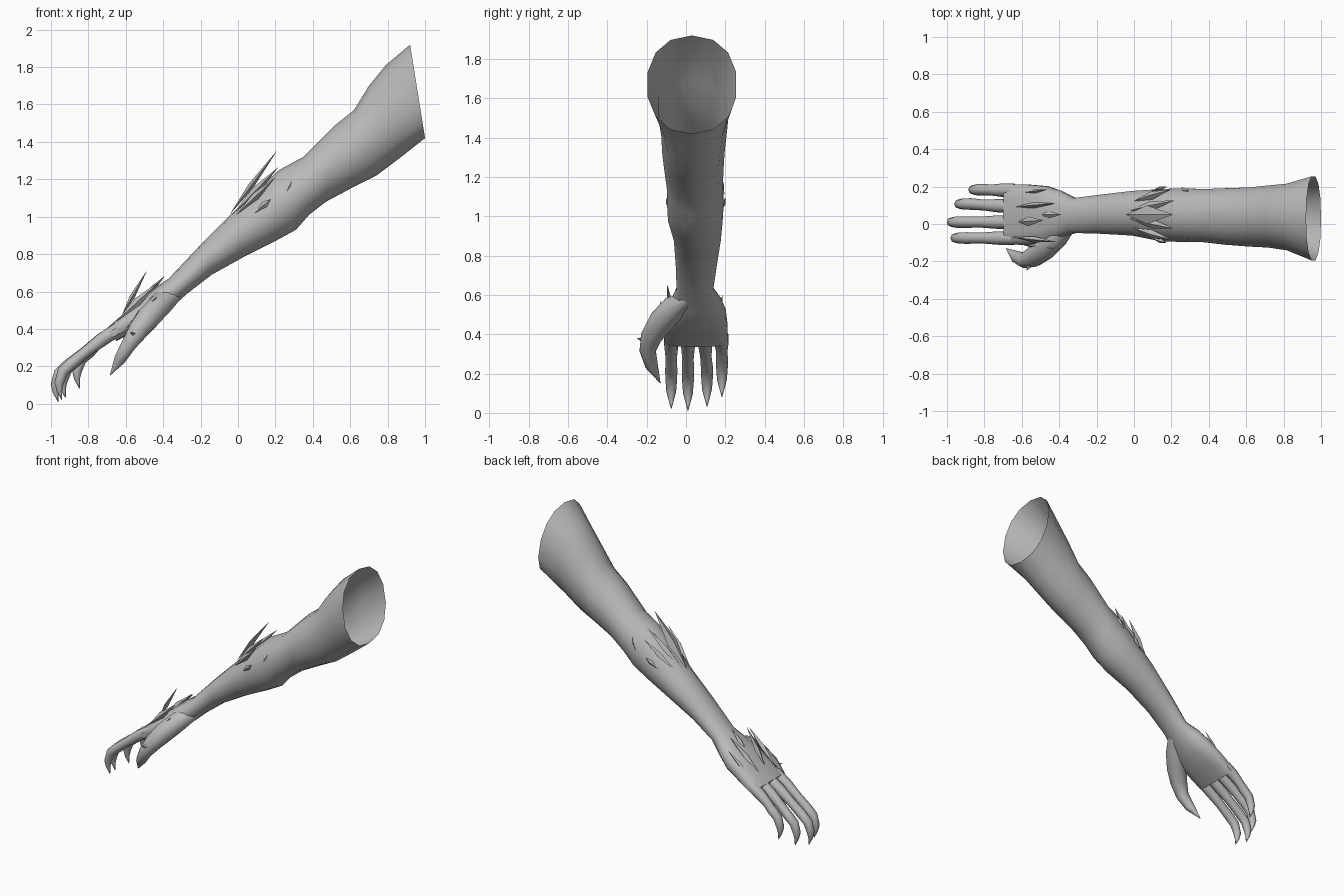
import bpy, bmesh, math
from mathutils import Vector

if "Cube" in bpy.data.objects:
    bpy.data.objects.remove(bpy.data.objects["Cube"])

skin = bpy.data.materials.new("grey skin")
skin.diffuse_color = (0.5, 0.5, 0.5, 1)
skin.use_nodes = True
skin.node_tree.nodes["Principled BSDF"].inputs["Base Color"].default_value = skin.diffuse_color


def finish(name, bm, angle=35, recalc=True):
    if recalc:
        bmesh.ops.recalc_face_normals(bm, faces=bm.faces)
    me = bpy.data.meshes.new(name)
    bm.to_mesh(me)
    bm.free()
    me.materials.append(skin)
    ob = bpy.data.objects.new(name, me)
    bpy.context.collection.objects.link(ob)
    bpy.ops.object.select_all(action='DESELECT')
    ob.select_set(True)
    bpy.context.view_layer.objects.active = ob
    bpy.ops.object.shade_smooth_by_angle(angle=math.radians(angle))
    return ob


def loft(name, rings, cap_end=True, angle=60):
    """Skin a list of equal-length point rings."""
    bm = bmesh.new()
    vs = [[bm.verts.new(p) for p in r] for r in rings]
    n = len(vs[0])
    for a, b in zip(vs, vs[1:]):
        for i in range(n):
            j = (i + 1) % n
            bm.faces.new((a[i], a[j], b[j], b[i]))
    if cap_end:
        bm.faces.new(vs[-1])
    return finish(name, bm, angle)


def section(xt, zt, xb, zb, y0, y1, power, n=14):
    """Oval ring between a top and a bottom point, spanning y0..y1."""
    c = Vector(((xt + xb) / 2, (y0 + y1) / 2, (zt + zb) / 2))
    up = Vector(((xt - xb) / 2, 0, (zt - zb) / 2))
    pts = []
    for i in range(n):
        a = 2 * math.pi * i / n
        s, k = math.sin(a), math.cos(a)
        s = math.copysign(abs(s) ** power, s)
        k = math.copysign(abs(k) ** power, k)
        pts.append(c + up * k + Vector((0, s * (y1 - y0) / 2, 0)))
    return pts


def tube(name, path, side, n=8, flat=1.0):
    """Tapering digit through (x, y, z, radius) points, ending in a point."""
    pts = [Vector(p[:3]) for p in path]
    rings = []
    for i, p in enumerate(pts):
        d = (pts[min(i + 1, len(pts) - 1)] - pts[max(i - 1, 0)]).normalized()
        w = (side - d * side.dot(d)).normalized()
        u = d.cross(w)
        r = path[i][3]
        rings.append([p + w * r * math.cos(t) + u * r * flat * math.sin(t)
                      for t in (2 * math.pi * k / n for k in range(n))])
    return loft(name, rings)


def blade(name, base, tip, width, thick=0.02, mid=0.4, side=(0, 1, 0)):
    """Diamond-section thorn."""
    base, tip, side = Vector(base), Vector(tip), Vector(side)
    d = (tip - base).normalized()
    w = (side - d * side.dot(d)).normalized()
    u = d.cross(w)
    c = base.lerp(tip, mid)
    bm = bmesh.new()
    b, t = bm.verts.new(base), bm.verts.new(tip)
    m = [bm.verts.new(c + o) for o in (w * width, u * thick, -w * width, -u * thick)]
    for i in range(4):
        bm.faces.new((b, m[i], m[(i + 1) % 4]))
        bm.faces.new((t, m[(i + 1) % 4], m[i]))
    return finish(name, bm, 20)


# Arm and palm: top x z, bottom x z, y range, roundness
arm = [
    (0.92, 1.92, 1.00, 1.42, -0.20, 0.26, 0.9),
    (0.79, 1.81, 0.86, 1.31, -0.145, 0.22, 0.95),
    (0.70, 1.70, 0.74, 1.22, -0.13, 0.21, 1),
    (0.62, 1.57, 0.62, 1.16, -0.125, 0.20, 1),
    (0.52, 1.49, 0.47, 1.08, -0.115, 0.195, 1),
    (0.35, 1.32, 0.38, 1.01, -0.10, 0.19, 1),
    (0.22, 1.25, 0.31, 0.93, -0.10, 0.195, 1),
    (0.10, 1.14, 0.20, 0.87, -0.095, 0.19, 1),
    (-0.04, 1.01, 0.04, 0.79, -0.065, 0.18, 1),
    (-0.20, 0.85, -0.14, 0.69, -0.055, 0.16, 1),
    (-0.37, 0.67, -0.27, 0.59, -0.05, 0.14, 0.95),
    (-0.43, 0.63, -0.36, 0.51, -0.075, 0.18, 0.9),
    (-0.51, 0.57, -0.43, 0.45, -0.105, 0.205, 0.8),
    (-0.62, 0.475, -0.55, 0.39, -0.115, 0.215, 0.7),
    (-0.70, 0.405, -0.65, 0.335, -0.11, 0.213, 0.65),
]
loft("arm_and_palm", [section(*r) for r in arm], angle=50)

# Fingers: y at root, y at tip, shift along the finger
Y = Vector((0, 1, 0))
for name, y0, y1, dx, dz in (("index_finger", -0.075, -0.075, 0.02, 0.01),
                             ("middle_finger", 0.01, 0.01, 0, 0),
                             ("ring_finger", 0.095, 0.107, 0.04, 0.02),
                             ("little_finger", 0.18, 0.183, 0.115, 0.07)):
    shape = [(-0.64, 0.40, 0.036, 0), (-0.73, 0.342, 0.036, 0.2), (-0.82, 0.275, 0.029, 0.5),
             (-0.91, 0.205, 0.031, 1), (-0.955, 0.165, 0.03, 1), (-0.977, 0.10, 0.025, 1),
             (-0.975, 0.06, 0.015, 1), (-0.962, 0.01, 0.001, 1)]
    tube(name, [(x + dx * f, y0 + (y1 - y0) * f, z + dz * f, r) for x, z, r, f in shape], Y)

# Thumb
tube("thumb", [(-0.33, 0.01, 0.585, 0.035), (-0.41, -0.06, 0.535, 0.065), (-0.48, -0.13, 0.46, 0.066),
               (-0.535, -0.175, 0.39, 0.056), (-0.585, -0.195, 0.315, 0.042),
               (-0.63, -0.175, 0.24, 0.033), (-0.685, -0.13, 0.15, 0.001)], Y, 10)
blade("thumb_thorn", (-0.53, -0.17, 0.36), (-0.575, -0.25, 0.38), 0.03, 0.025, 0.3, (1, 0, 0))

# Forearm thorns: tall centre blade with a fan of lower ones
blade("forearm_blade", (-0.045, 0.05, 1.01), (0.21, 0.05, 1.355), 0.05, 0.016, 0.45)
for s, label in ((-1, "front"), (1, "back")):
    blade("forearm_inner_thorn_" + label, (-0.03, 0.05 + s * 0.02, 1.01),
          (0.215, 0.05 + s * 0.075, 1.265), 0.026, 0.022, 0.5)
    blade("forearm_outer_thorn_" + label, (-0.01, 0.05 + s * 0.07, 1.01),
          (0.20, 0.05 + s * 0.135, 1.21), 0.022, 0.02, 0.5)
    blade("forearm_side_thorn_" + label, (0.09, 0.05 + s * 0.125, 1.02),
          (0.175, 0.05 + s * 0.15, 1.095), 0.012, 0.018, 0.6)
    blade("forearm_hook_" + label, (0.29, 0.05 + s * 0.125, 1.20),
          (0.25, 0.05 + s * 0.145, 1.11), 0.01, 0.02, 0.4)

# Back-of-hand thorns
blade("hand_blade", (-0.62, 0.01, 0.475), (-0.485, 0.02, 0.715), 0.026, 0.014, 0.4)
for name, y, y2 in (("hand_thorn_front", -0.07, -0.095), ("hand_thorn_back", 0.09, 0.11)):
    blade(name, (-0.65, y, 0.44), (-0.42, y2, 0.655), 0.016, 0.022, 0.5)
blade("wrist_thorn_centre", (-0.50, 0.05, 0.57), (-0.39, 0.05, 0.685), 0.02, 0.014, 0.4)
blade("hand_edge_thorn", (-0.61, 0.165, 0.455), (-0.46, 0.185, 0.60), 0.012, 0.016, 0.5)
blade("thumb_root_thorn", (-0.60, -0.11, 0.40), (-0.43, -0.13, 0.575), 0.016, 0.02, 0.5)
